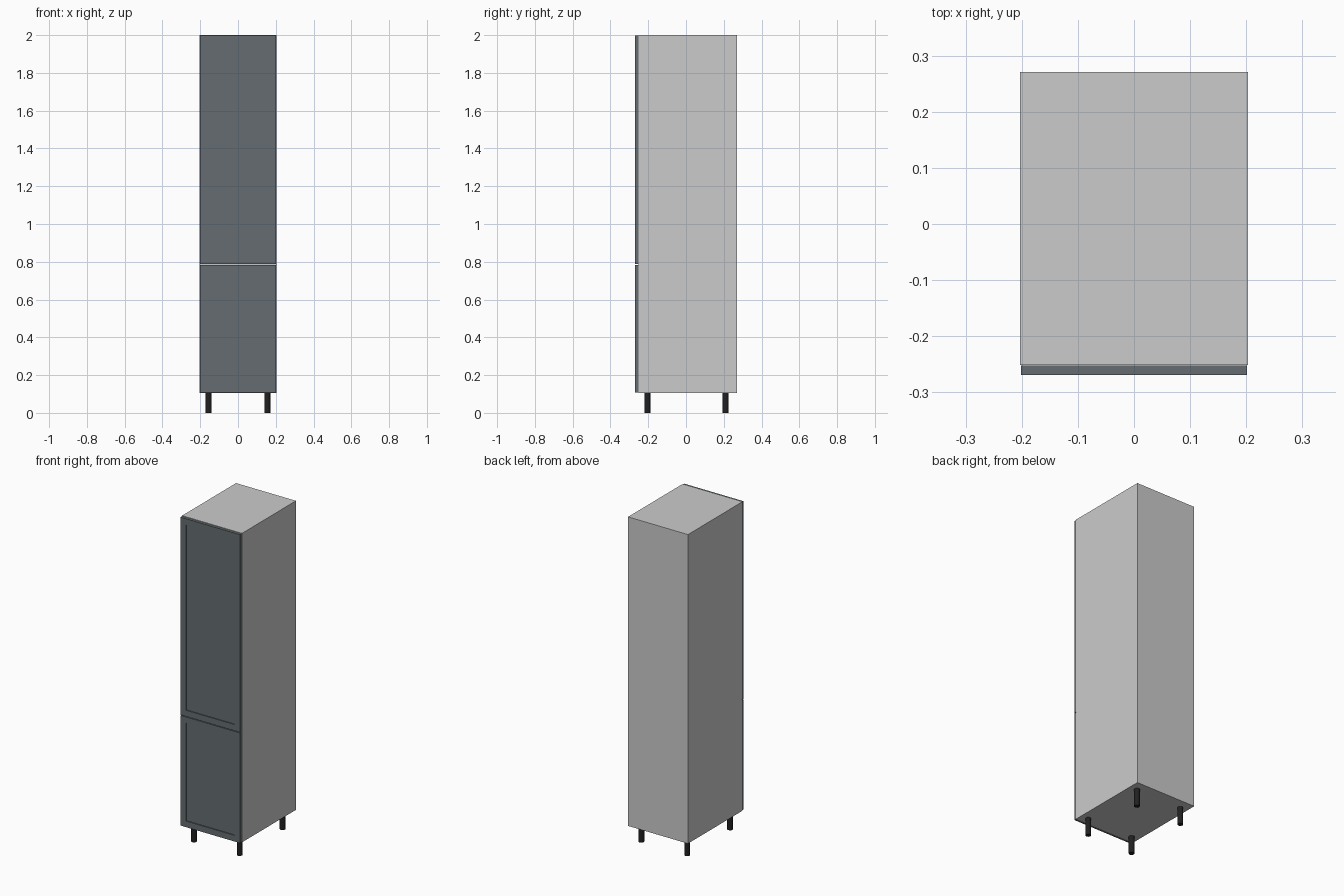
import bpy
import bmesh

if "Cube" in bpy.data.objects:
    bpy.data.objects.remove(bpy.data.objects["Cube"])

W, YF, YB = 0.203, -0.251, 0.271      # half width, carcass front and back
Z0, Z1, T = 0.106, 2.0, 0.015         # carcass bottom, top, board thickness


def material(name, color):
    m = bpy.data.materials.new(name)
    m.diffuse_color = (*color, 1)
    m.use_nodes = True
    m.node_tree.nodes["Principled BSDF"].inputs["Base Color"].default_value = m.diffuse_color
    return m


def add(name, bm, mat=None):
    bmesh.ops.recalc_face_normals(bm, faces=bm.faces)
    me = bpy.data.meshes.new(name)
    bm.to_mesh(me)
    bm.free()
    ob = bpy.data.objects.new(name, me)
    bpy.context.collection.objects.link(ob)
    if mat:
        me.materials.append(mat)
    return ob


def box_mesh(x, y, z):
    bm = bmesh.new()
    bmesh.ops.create_cube(bm, size=1)
    for v in bm.verts:
        v.co = [r[0] if c < 0 else r[1] for c, r in zip(v.co, (x, y, z))]
    return bm


def board(name, x, y, z):
    return add(name, box_mesh(x, y, z))


def door(name, z, mat):
    # Shaker front: raised frame around a recessed panel
    bm = box_mesh((-0.201, 0.201), (-0.269, YF - 0.001), z)
    bm.normal_update()
    front = min(bm.faces, key=lambda f: f.calc_center_median().y)
    bmesh.ops.inset_region(bm, faces=[front], thickness=0.053)
    walls = bmesh.ops.extrude_discrete_faces(bm, faces=[front])["faces"]
    for v in walls[0].verts:
        v.co.y += 0.006
    return add(name, bm, mat)


door_paint = material("door_paint", (0.13, 0.15, 0.16))
black = material("black_plastic", (0.015, 0.015, 0.015))

# Carcass boards
inner = (-W + T, W - T)
back_y = YB - 0.003
board("left_side", (-W, -W + T), (YF, back_y), (Z0, Z1))
board("right_side", (W - T, W), (YF, back_y), (Z0, Z1))
board("top_board", inner, (YF, back_y), (Z1 - T, Z1))
board("bottom_board", inner, (YF, back_y), (Z0, Z0 + T))
board("middle_shelf", inner, (YF, back_y), (0.785 - T / 2, 0.785 + T / 2))
board("back_panel", (-W, W), (back_y, YB), (Z0, Z1))

# Two doors with a narrow gap
door("lower_door", (Z0 + 0.002, 0.783), door_paint)
door("upper_door", (0.787, Z1 - 0.002), door_paint)

# Round legs
for side, x in (("left", -0.155), ("right", 0.155)):
    for end, y in (("front", -0.205), ("back", 0.21)):
        bm = bmesh.new()
        bmesh.ops.create_cone(bm, cap_ends=True, segments=24,
                              radius1=0.016, radius2=0.016, depth=Z0)
        bmesh.ops.translate(bm, verts=bm.verts, vec=(x, y, Z0 / 2))
        for f in bm.faces:
            f.smooth = len(f.verts) == 4
        for e in bm.edges:
            e.smooth = all(len(f.verts) == 4 for f in e.link_faces)
        add(f"{end}_{side}_leg", bm, black)
